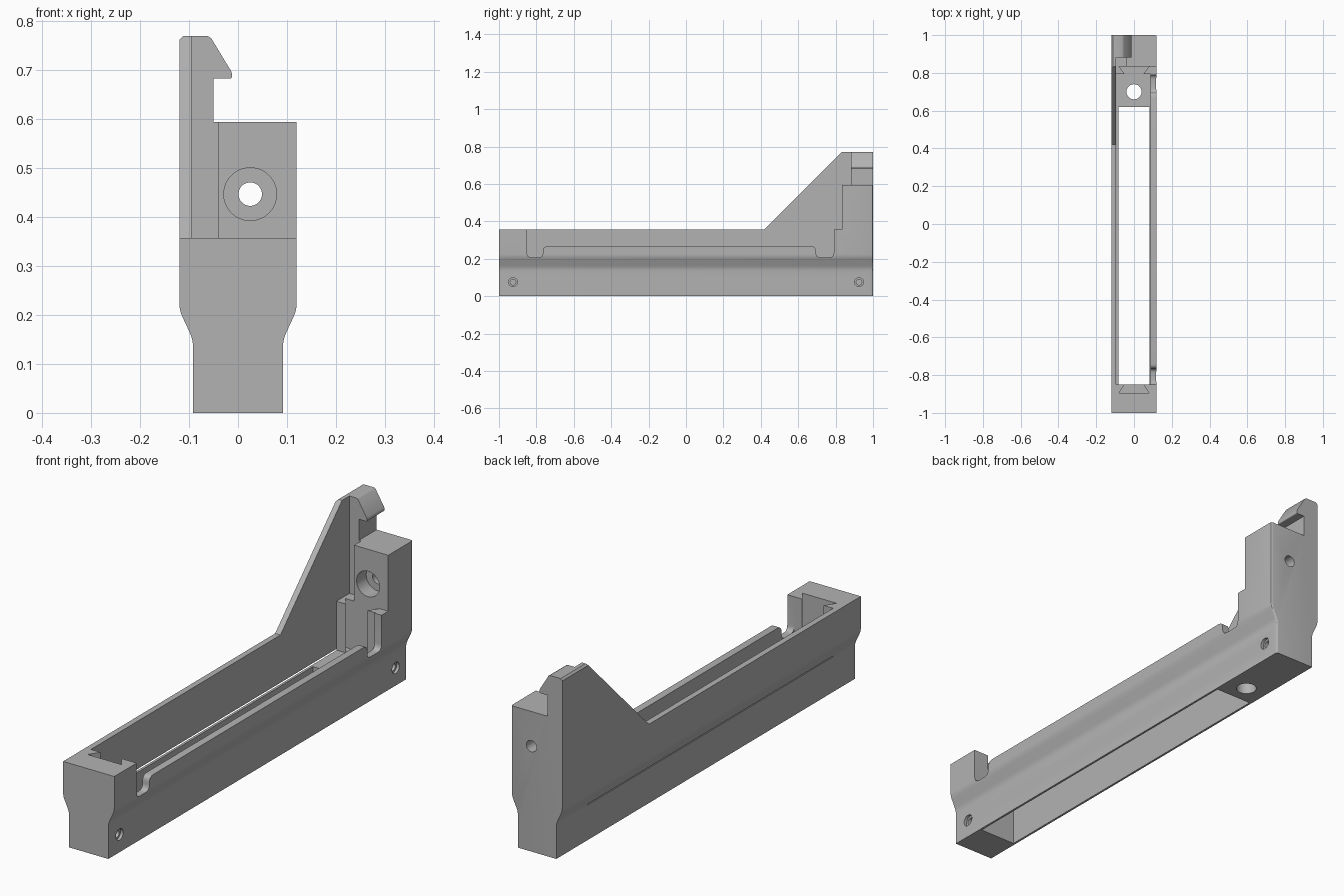
import bpy, bmesh, math
from mathutils import Vector

if "Cube" in bpy.data.objects:
    bpy.data.objects.remove(bpy.data.objects["Cube"], do_unlink=True)

grey = bpy.data.materials.new("plain grey")
grey.use_nodes = True
grey.diffuse_color = (0.45, 0.45, 0.45, 1)
grey.node_tree.nodes["Principled BSDF"].inputs["Base Color"].default_value = grey.diffuse_color


def rounded(points, corners, d, steps=4):
    """Replace the listed corners of an outline with short curves."""
    out = []
    for i, p in enumerate(points):
        p = Vector(p)
        if i not in corners:
            out.append(p)
            continue
        a = p + (Vector(points[i - 1]) - p).normalized() * d
        b = p + (Vector(points[(i + 1) % len(points)]) - p).normalized() * d
        for k in range(steps + 1):
            t = k / steps
            out.append(a * (1 - t) ** 2 + p * 2 * t * (1 - t) + b * t * t)
    return out


def prism(name, outline, axis, lo, hi):
    """Extrude a 2D outline along x, y or z."""
    place = {"x": lambda p, t: (t, p[0], p[1]),
             "y": lambda p, t: (p[0], t, p[1]),
             "z": lambda p, t: (p[0], p[1], t)}[axis]
    bm = bmesh.new()
    face = bm.faces.new([bm.verts.new(place(p, lo)) for p in outline])
    top = bmesh.ops.extrude_face_region(bm, geom=[face])["geom"]
    shift = Vector(place((0, 0), hi - lo))
    bmesh.ops.translate(bm, vec=shift, verts=[v for v in top if isinstance(v, bmesh.types.BMVert)])
    bmesh.ops.recalc_face_normals(bm, faces=bm.faces)
    return finish(name, bm)


def finish(name, bm):
    mesh = bpy.data.meshes.new(name)
    bm.to_mesh(mesh)
    bm.free()
    ob = bpy.data.objects.new(name, mesh)
    bpy.context.collection.objects.link(ob)
    return ob


def box(name, x, y, z):
    return prism(name, [(x[0], y[0]), (x[1], y[0]), (x[1], y[1]), (x[0], y[1])], "z", *z)


def drill(name, centre, axis, r, lo, hi):
    ring = [(centre[0] + r * math.cos(a * math.tau / 40),
             centre[1] + r * math.sin(a * math.tau / 40)) for a in range(40)]
    return prism(name, ring, axis, lo, hi)


# Solid body: narrow foot flaring to a wider upper section
WALL, RIM, FLOOR = -0.095, 0.357, 0.15
half = [(0.092, 0), (0.092, 0.15), (0.12, 0.21), (0.12, 0.77)]
section = half + [(-0.112, 0.77), (-0.12, 0.762), (-0.12, 0.21), (-0.092, 0.15), (-0.092, 0)]
body = prism("tray_body", rounded(section, {1, 2, 6, 7}, 0.015), "y", -1, 1)

# Rounded rear corner on the left side
bm = bmesh.new()
bm.from_mesh(body.data)
rear = [e for e in bm.edges if all(v.co.y > 0.99 and v.co.x > 0.09 for v in e.verts)]
bmesh.ops.bevel(bm, geom=rear, offset=0.008, segments=3, profile=0.5, affect="EDGES")
bm.to_mesh(body.data)
bm.free()
body.data.materials.append(grey)

cutters = []
add = cutters.append

# Rim height and sloping side wall
add(prism("rim_cut", [(-1.1, RIM), (0.42, RIM), (0.835, 0.772), (0.835, 0.9), (-1.1, 0.9)],
          "x", -0.3, 0.3))
add(box("above_rim", (WALL, 0.3), (-1.1, 0.835), (RIM, 0.9)))

# Main cavity and slot through the base
add(box("cavity", (WALL, 0.088), (-0.85, 0.795), (FLOOR, 0.5)))
add(box("base_slot", (-0.083, 0.083), (-0.85, 0.62), (-0.1, 0.2)))
add(drill("floor_hole", (0, 0.7), "z", 0.04, -0.1, 0.3))

# Lowered side wall with a dip at each end
notch = [(-0.85, 0.5), (-0.85, 0.207), (-0.765, 0.207), (-0.765, 0.266),
         (0.695, 0.266), (0.695, 0.207), (0.79, 0.207), (0.79, 0.5)]
add(prism("side_notch", rounded(notch, {1, 2, 3, 4, 5, 6}, 0.025), "x", 0.08, 0.3))

# Dovetail grooves at both ends
for name, mouth, back, top in (("front_dovetail", -0.85, -0.895, 0.5),
                               ("rear_dovetail", 0.795, 0.835, 0.4)):
    inner = mouth + (0.01 if mouth < 0 else -0.01)
    add(prism(name, [(-0.05, inner), (0.05, inner), (0.05, mouth), (0.08, back),
                     (-0.08, back), (-0.05, mouth)], "z", FLOOR, top))

# Gap beside the rear block, and the clear space in front of the hook
add(prism("block_gap", [(WALL, RIM), (-0.04, RIM), (-0.04, 0.594), (0.3, 0.594),
                        (0.3, 0.9), (WALL, 0.9)], "y", 0.82, 0.882))

# Hook outline
hook = [(-0.05, 0.594), (-0.05, 0.683), (-0.012, 0.683), (-0.012, 0.695),
        (-0.055, 0.766), (-0.062, 0.77), (-0.062, 0.9), (0.3, 0.9), (0.3, 0.594)]
add(prism("hook_cut", rounded(hook, {2, 3}, 0.006), "y", 0.87, 1.1))

# Counterbored hole through the rear block
add(drill("block_hole", (0.025, 0.447), "y", 0.024, 0.7, 1.1))
add(drill("block_counterbore", (0.025, 0.447), "y", 0.054, 0.8, 0.9))

# Blind screw holes with a wider rim on the left side
for y in (-0.925, 0.925):
    add(drill("screw_hole", (y, 0.075), "x", 0.015, 0.03, 0.2))
    add(drill("screw_rim", (y, 0.075), "x", 0.024, 0.08, 0.2))

bpy.context.view_layer.objects.active = body
for c in cutters:
    mod = body.modifiers.new(c.name, "BOOLEAN")
    mod.operation, mod.solver, mod.object = "DIFFERENCE", "EXACT", c
    bpy.ops.object.modifier_apply(modifier=mod.name)
    bpy.data.objects.remove(c, do_unlink=True)

bpy.ops.object.select_all(action="DESELECT")
body.select_set(True)
bpy.ops.object.shade_smooth_by_angle(angle=math.radians(30))
